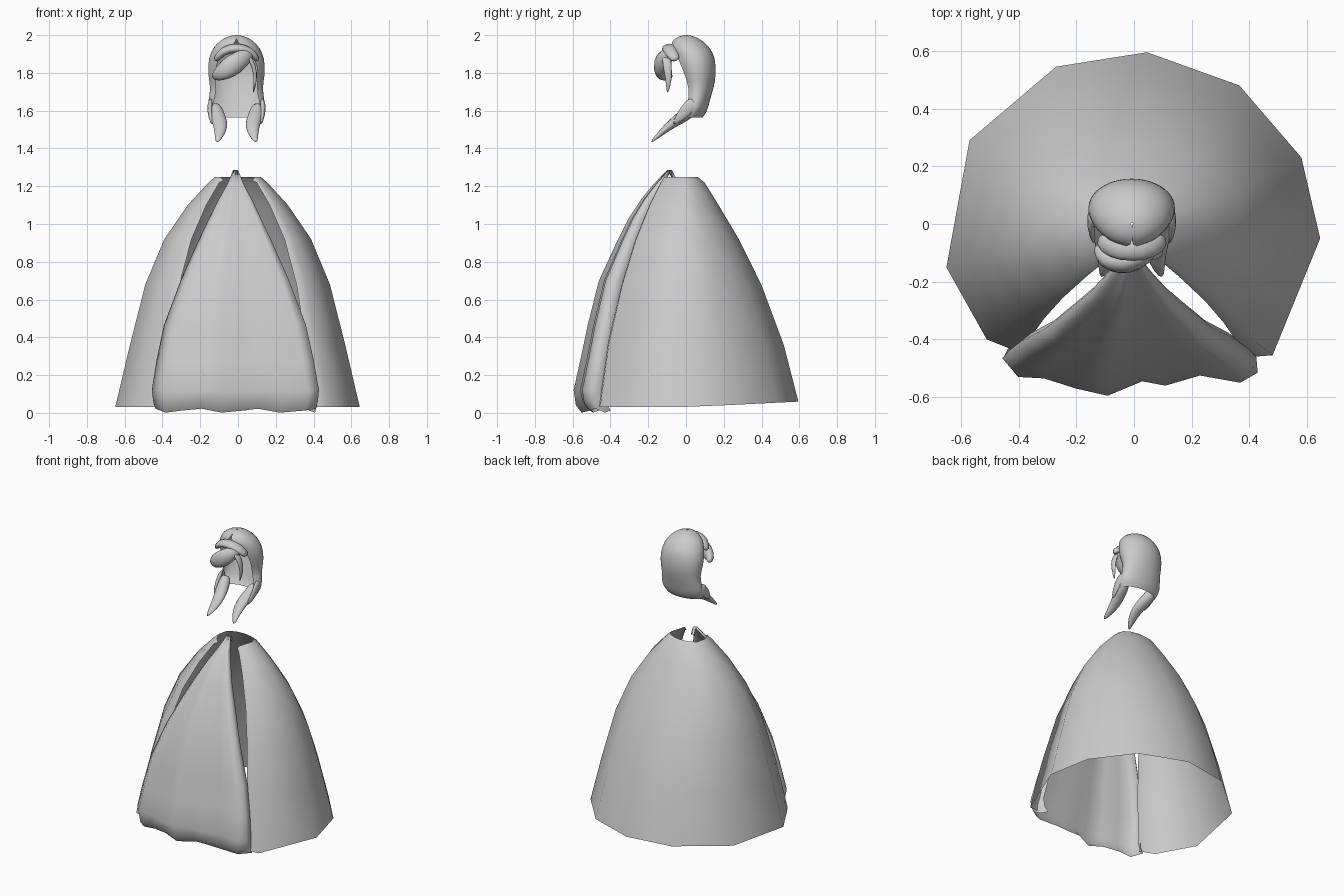
import bpy, math
from mathutils import Vector


def sheet(name, rows, closed=False, subsurf=0):
    """Skin a list of equal-length point rows into a smooth surface."""
    n = len(rows[0])
    verts = [p for r in rows for p in r]
    faces = []
    for i in range(len(rows) - 1):
        for j in range(n if closed else n - 1):
            k = (j + 1) % n
            faces.append((i * n + j, i * n + k, (i + 1) * n + k, (i + 1) * n + j))
    if closed:
        faces.append(tuple(range(n))[::-1])
        faces.append(tuple((len(rows) - 1) * n + j for j in range(n)))
    me = bpy.data.meshes.new(name)
    me.from_pydata(verts, [], faces)
    me.shade_smooth()
    ob = bpy.data.objects.new(name, me)
    bpy.context.collection.objects.link(ob)
    if subsurf:
        m = ob.modifiers.new("smooth", 'SUBSURF')
        m.levels = m.render_levels = subsurf
    return ob


def strand(name, path, wide_dir, sides=8):
    """Tapered lock of hair; path = (centre, half width, half thickness)."""
    pts = [Vector(p[0]) for p in path]
    rows = []
    for i, (c, w, t) in enumerate(path):
        tan = (pts[min(i + 1, len(pts) - 1)] - pts[max(i - 1, 0)]).normalized()
        side = Vector(wide_dir)
        side = (side - tan * side.dot(tan)).normalized()
        up = tan.cross(side)
        rows.append([pts[i] + side * w * math.cos(a) + up * t * math.sin(a)
                     for a in (2 * math.pi * k / sides for k in range(sides))])
    return sheet(name, rows, closed=True, subsurf=1)


# Overskirt: low-poly bell, open at the front
hem = [(-0.41, -0.44), (-0.51, -0.40), (-0.65, -0.15), (-0.57, 0.29), (-0.27, 0.545),
       (0.045, 0.595), (0.365, 0.48), (0.58, 0.23), (0.645, -0.05), (0.48, -0.455),
       (0.41, -0.46)]
# height, x scale, back y scale, front y scale
bell = [(0.03, 1, 1, 1), (0.36, 0.88, 0.87, 0.90), (0.68, 0.755, 0.67, 0.74),
        (0.92, 0.60, 0.47, 0.58), (1.10, 0.41, 0.29, 0.42), (1.22, 0.24, 0.165, 0.29),
        (1.25, 0.185, 0.10, 0.25)]
rows = []
for z, fx, fb, ff in bell:
    row = []
    for x, y in hem:
        lift = max(0, y) * 0.05 if z < 0.1 else 0
        dip = 0.02 if z > 1.24 and abs(x) < 0.45 and y < 0 else 0
        row.append((x * fx, y * (fb if y > 0 else ff), z + lift - dip))
    rows.append(row)
sheet("overskirt", rows)

# Front panel: gathered cloth with turned-back sides and a rolled hem
panel = [(-0.41, -0.43), (-0.455, -0.465), (-0.40, -0.53), (-0.31, -0.535), (-0.20, -0.57),
         (-0.09, -0.595), (0.03, -0.545), (0.11, -0.56), (0.23, -0.525), (0.37, -0.55),
         (0.43, -0.515), (0.425, -0.46), (0.39, -0.43)]
drape = [(0.005, 0.96, 0.93), (0.04, 0.985, 0.98), (0.12, 1, 1), (0.28, 0.94, 0.94),
         (0.465, 0.85, 0.875), (0.70, 0.65, 0.775), (0.90, 0.45, 0.62), (1.03, 0.31, 0.51),
         (1.13, 0.20, 0.40), (1.21, 0.10, 0.29), (1.285, 0.03, 0.17), (1.24, 0.03, 0.12)]
rows = []
for z, fx, fy in drape:
    row = []
    for j, (x, y) in enumerate(panel):
        wave = 0.012 * (1 + math.sin(j * 2.1)) if z < 0.1 else 0
        if z < 0.01:
            wave -= 0.005
        row.append((x * fx - 0.012 * min(z, 1), y * fy, z + wave))
    rows.append(row)
sheet("front_panel", rows)

# Hair shell: height, half width, back y, front y, half sweep in degrees
shell = [(1.565, 0.135, 0.09, -0.06, 112), (1.60, 0.155, 0.115, -0.04, 120),
         (1.65, 0.152, 0.125, -0.015, 128), (1.72, 0.136, 0.148, -0.01, 130),
         (1.80, 0.156, 0.162, -0.045, 132), (1.88, 0.150, 0.155, -0.07, 138),
         (1.93, 0.130, 0.132, -0.085, 165), (1.97, 0.092, 0.092, -0.075, 180),
         (1.995, 0.045, 0.045, -0.04, 180), (2.0, 0.004, 0.004, -0.004, 180)]
rows = []
for z, w, yb, yf, sweep in shell:
    cy, ry = (yb + yf) / 2, (yb - yf) / 2
    row = []
    for k in range(17):
        a = math.radians(sweep) * (k / 8 - 1)
        row.append((-0.008 + w * math.sin(a), cy + ry * math.cos(a), z))
    rows.append(row)
sheet("hair_shell", rows, subsurf=1)

# Two long locks falling forward, each with a short outer tip
for s, label in ((-1, "left"), (1, "right")):
    o = -0.008
    strand("front_lock_" + label,
           [((o + s * 0.115, 0.05, 1.63), 0.035, 0.04), ((o + s * 0.105, 0.0, 1.58), 0.045, 0.04),
            ((o + s * 0.085, -0.07, 1.535), 0.045, 0.028), ((o + s * 0.085, -0.13, 1.485), 0.034, 0.018),
            ((o + s * 0.105, -0.187, 1.43), 0.008, 0.005)], (1, 0, 0))
    strand("side_tip_" + label,
           [((o + s * 0.135, 0.05, 1.66), 0.035, 0.016), ((o + s * 0.145, 0.0, 1.60), 0.04, 0.015),
            ((o + s * 0.128, -0.07, 1.525), 0.010, 0.008)], (0, 1, 0))

# Fringe: a full lobe swept to one side and a thin strand on the other
strand("fringe_lobe",
       [((0.075, -0.06, 1.915), 0.025, 0.03), ((0.035, -0.11, 1.885), 0.05, 0.04),
        ((-0.02, -0.135, 1.845), 0.065, 0.045), ((-0.075, -0.135, 1.81), 0.055, 0.04),
        ((-0.115, -0.11, 1.785), 0.035, 0.03), ((-0.13, -0.07, 1.78), 0.012, 0.012)], (0, 0, 1))
strand("fringe_strand",
       [((0.0, -0.09, 1.92), 0.02, 0.012), ((0.05, -0.105, 1.90), 0.025, 0.014),
        ((0.085, -0.10, 1.84), 0.026, 0.014), ((0.095, -0.09, 1.77), 0.02, 0.01),
        ((0.08, -0.098, 1.69), 0.004, 0.004)], (0, 1, 0))
# Forehead roll joining the fringe to the shell
strand("fringe_root",
       [((-0.125, -0.05, 1.86), 0.03, 0.02), ((-0.08, -0.085, 1.92), 0.04, 0.025),
        ((-0.008, -0.09, 1.935), 0.045, 0.03), ((0.065, -0.085, 1.92), 0.04, 0.025),
        ((0.11, -0.05, 1.86), 0.03, 0.02)], (0, 1, 0))
